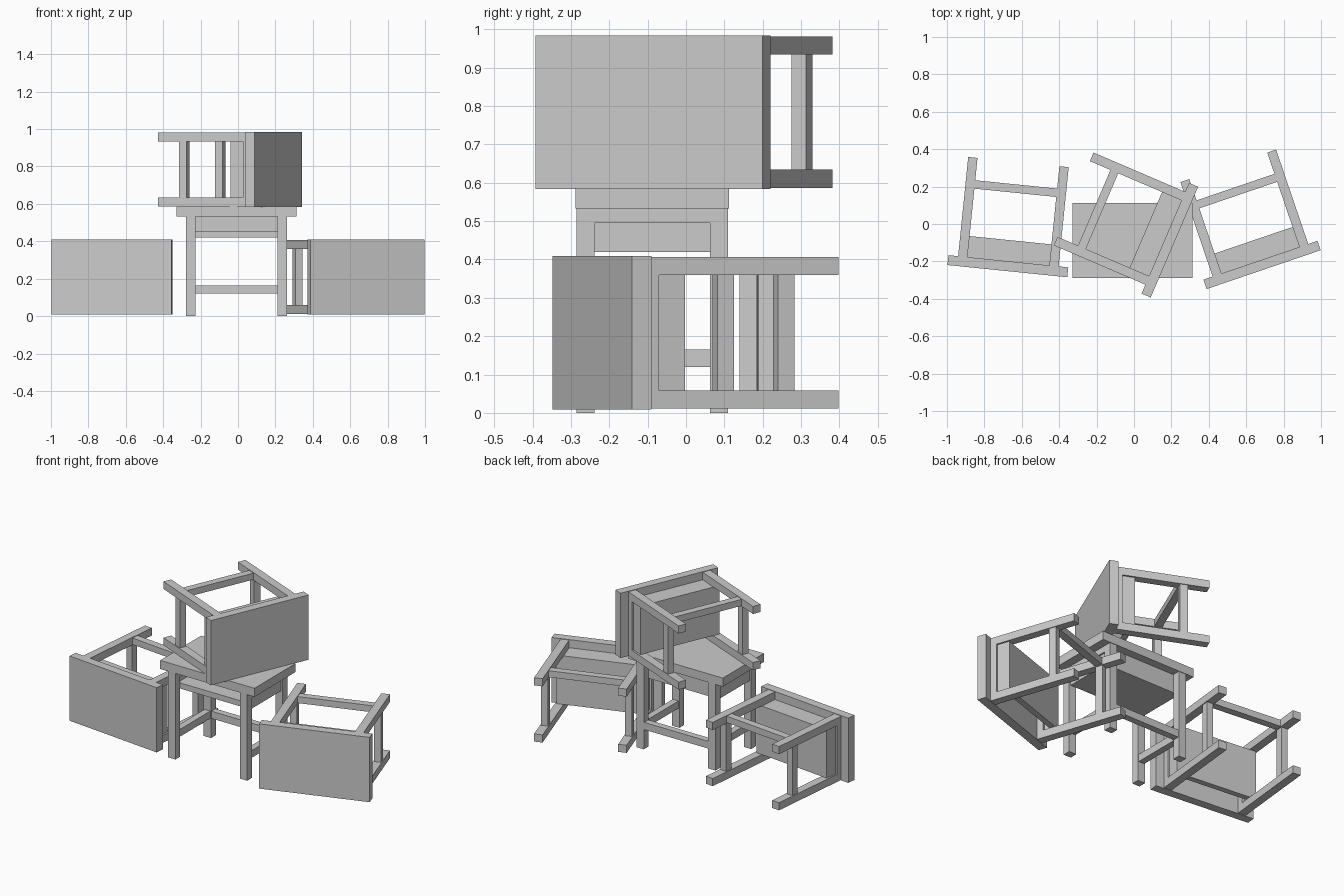
import bpy, bmesh, math
from mathutils import Matrix, Vector

if "Cube" in bpy.data.objects:
    bpy.data.objects.remove(bpy.data.objects["Cube"])

H = 0.586  # full stool height


def box_mesh(name, lo, hi):
    """Box mesh spanning two opposite corners."""
    lo, hi = Vector(lo), Vector(hi)
    bm = bmesh.new()
    bmesh.ops.create_cube(bm, size=1)
    for v in bm.verts:
        v.co = Vector((c + 0.5) * (b - a) + a for c, a, b in zip(v.co, lo, hi))
    mesh = bpy.data.meshes.new(name)
    bm.to_mesh(mesh)
    bm.free()
    return mesh


# Parts of one stool: seat, back stretcher, open-fronted shelf box under the seat
parts = {
    "seat": ((-0.322, -0.2, 0.533), (0.322, 0.2, H)),
    "back_stretcher": ((-0.22, 0.153, 0.12), (0.22, 0.193, 0.165)),
    "shelf_bottom": ((-0.235, -0.15, 0.42), (0.235, 0.15, 0.455)),
    "shelf_back": ((-0.235, 0.125, 0.455), (0.235, 0.15, 0.533)),
}
# Legs, side rails, side panels and side stretchers on both ends
for s, side in ((-1, "left"), (1, "right")):
    def ends(a, b):
        return sorted((s * a, s * b))
    x0, x1 = ends(0.22, 0.27)
    parts[side + "_front_leg"] = ((x0, -0.197, 0), (x1, -0.15, 0.533))
    parts[side + "_back_leg"] = ((x0, 0.15, 0), (x1, 0.197, 0.533))
    parts[side + "_top_rail"] = ((x0, -0.15, 0.495), (x1, 0.15, 0.533))
    x0, x1 = ends(0.235, 0.26)
    parts[side + "_panel"] = ((x0, -0.15, 0.42), (x1, 0.15, 0.495))
    x0, x1 = ends(0.225, 0.265)
    parts[side + "_stretcher"] = ((x0, -0.15, 0.12), (x1, 0.15, 0.165))

meshes = {n: box_mesh(n, *c) for n, c in parts.items()}


def lying(x, y, zc, deg):
    """Stool on its front side; x, y is the seat-top centre, deg the seat direction."""
    a = math.radians(deg)
    u = Vector((math.sin(a), -math.cos(a), 0))
    yv = Vector((0, 0, 1))
    m = Matrix((yv.cross(u), yv, u)).transposed().to_4x4()
    return Matrix.Translation(Vector((x, y, zc)) - u * H) @ m


# One upright stool, two lying beside it, one lying on top
stools = {
    "upright_stool": Matrix.Translation((-0.008, -0.088, 0)),
    "left_stool": lying(-0.677, -0.252, 0.209, -5.8),
    "right_stool": lying(0.693, -0.244, 0.209, 18.8),
    "top_stool": lying(0.216, -0.097, 0.784, 66.8),
}
for stool, matrix in stools.items():
    for name, mesh in meshes.items():
        ob = bpy.data.objects.new(stool + "_" + name, mesh)
        bpy.context.collection.objects.link(ob)
        ob.matrix_world = matrix
